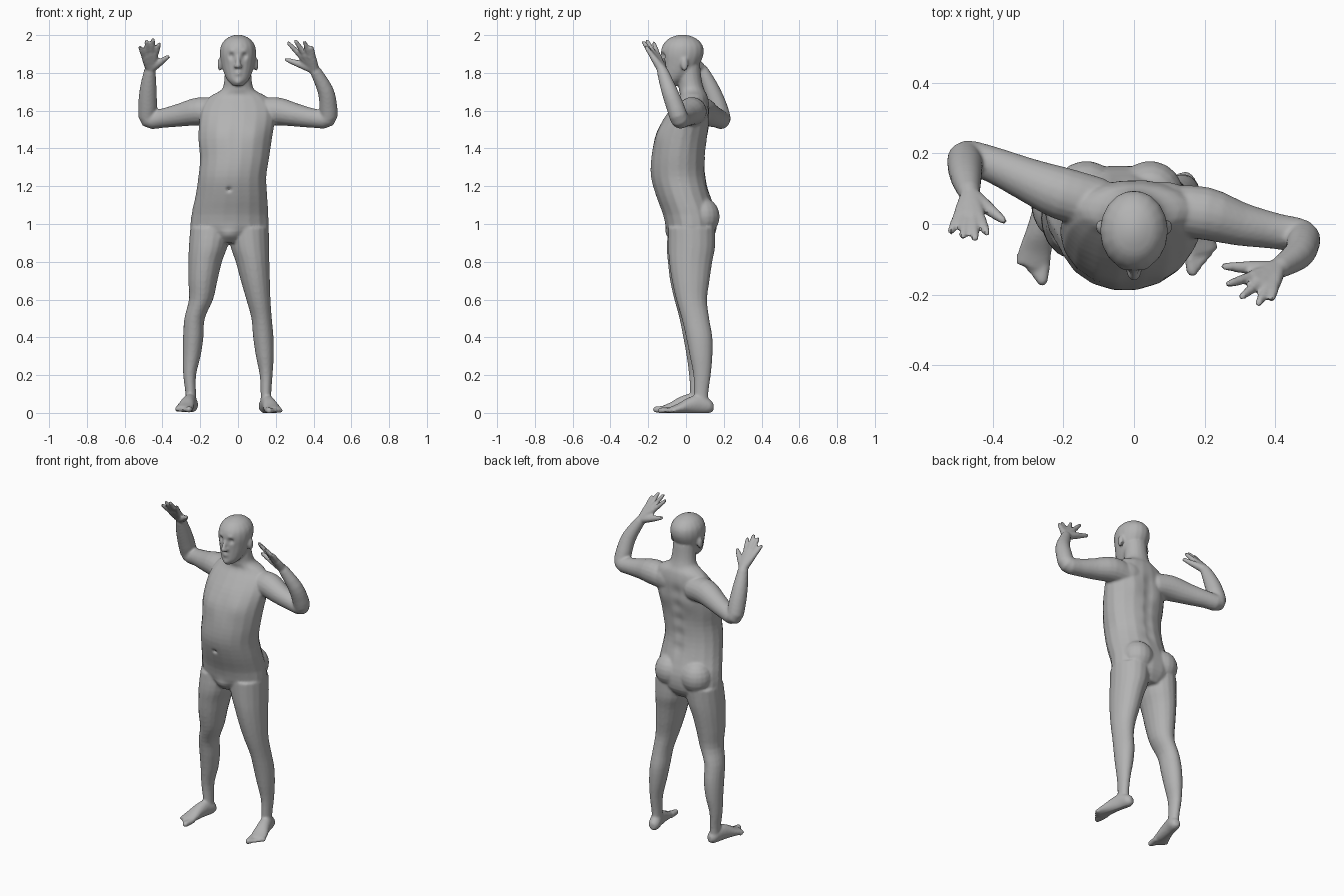
import bpy, bmesh, math
from mathutils import Vector, Matrix

default_cube = bpy.data.objects.get("Cube")
if default_cube:
    bpy.data.objects.remove(default_cube, do_unlink=True)

bm = bmesh.new()
SIDES = 18
CIRCLE = [(math.cos(math.tau * k / SIDES), math.sin(math.tau * k / SIDES))
          for k in range(SIDES)]


def smooth_rows(rows, steps=3):
    """Pass a smooth curve through rows of numbers."""
    result = []
    last = len(rows) - 1
    for i in range(last):
        before, start, end, after = (rows[max(i - 1, 0)], rows[i],
                                     rows[i + 1], rows[min(i + 2, last)])
        for step in range(steps):
            t = step / steps
            result.append([
                b + t * (c - a) / 2
                + t * t * (a - 2.5 * b + 2 * c - d / 2)
                + t ** 3 * (1.5 * (b - c) + (d - a) / 2)
                for a, b, c, d in zip(before, start, end, after)])
    result.append(list(rows[last]))
    return result


def skin_rings(rings):
    """Join rings of points into a closed tube."""
    rings = [[bm.verts.new(point) for point in ring] for ring in rings]
    for low, high in zip(rings, rings[1:]):
        for k in range(SIDES):
            n = (k + 1) % SIDES
            bm.faces.new((low[k], low[n], high[n], high[k]))
    bm.faces.new(rings[0][::-1])
    bm.faces.new(rings[-1])


def loft(rows, matrix=Matrix.Identity(4)):
    """Skin elliptical sections given as x, y, z, half width, half depth."""
    skin_rings([[matrix @ Vector((x + rx * c, y + ry * s, z)) for c, s in CIRCLE]
                for x, y, z, rx, ry in smooth_rows(rows)])


def ball(center, scale):
    """Ellipsoid made of stacked rings."""
    tilts = [math.radians(a) for a in range(-85, 86, 17)]
    skin_rings([[Vector(center) + Vector(scale) * Vector((c * math.cos(a), s * math.cos(a),
                                                          math.sin(a)))
                 for c, s in CIRCLE] for a in tilts])


def limb(rows):
    """Round tube with domed ends through joints given as x, y, z, radius."""
    path = smooth_rows(rows)
    points = [Vector(row[:3]) for row in path]
    radii = [row[3] for row in path]
    first = (points[1] - points[0]).normalized()
    final = (points[-1] - points[-2]).normalized()
    tangents = ([first] + [(b - a).normalized() for a, b in zip(points, points[2:])]
                + [final])
    # Domes at both ends
    stations = list(zip(points, radii, tangents))
    for angle in (math.radians(40), math.radians(75)):
        rise, shrink = math.sin(angle), math.cos(angle)
        stations.insert(0, (points[0] - first * radii[0] * rise, radii[0] * shrink, first))
        stations.append((points[-1] + final * radii[-1] * rise, radii[-1] * shrink, final))
    # Carry one frame along the path so that the tube does not twist
    across = first.orthogonal().normalized()
    heading, rings = first, []
    for center, radius, tangent in stations:
        across = heading.rotation_difference(tangent) @ across
        heading = tangent
        beside = tangent.cross(across)
        rings.append([center + (across * c + beside * s) * radius for c, s in CIRCLE])
    skin_rings(rings)


# Torso and neck
loft([(-.05, .03, .9, .1, .09),
      (-.045, .03, .96, .2, .13),
      (-.043, .02, 1.05, .203, .143),
      (-.035, -.015, 1.15, .19, .145),
      (-.03, -.04, 1.25, .18, .147),
      (-.018, -.04, 1.35, .183, .145),
      (-.015, -.025, 1.45, .195, .138),
      (-.005, 0, 1.55, .2, .122),
      (0, .025, 1.62, .19, .1),
      (0, .04, 1.675, .15, .075),
      (0, .03, 1.71, .088, .068),
      (0, .02, 1.76, .073, .064),
      (0, .01, 1.84, .07, .065)])

# Head
loft([(0, -.08, 1.732, .028, .034),
      (0, -.065, 1.76, .055, .062),
      (0, -.042, 1.8, .075, .086),
      (0, -.027, 1.85, .089, .102),
      (0, -.02, 1.9, .096, .114),
      (0, -.018, 1.945, .09, .107),
      (0, -.018, 1.98, .064, .076),
      (0, -.018, 1.997, .03, .036),
      (0, -.018, 2.002, .008, .01)])

# Nose, ears and shoulders
limb([(0, -.128, 1.888, .009), (0, -.148, 1.838, .014)])
for side in (-1, 1):
    ball((side * .012, -.137, 1.834), (.011, .014, .01))
    ball((side * .096, -.008, 1.845), (.012, .02, .036))
    ball((side * .08, .06, 1.6), (.09, .06, .07))

# Buttocks
for x in (-.135, .045):
    ball((x, .085, 1.04), (.095, .094, .1))

# Legs share their girth; each row also holds the centre of both sides
leg_rows = [(.98, -.145, .03, .055, .03, .108, .125),
            (.88, -.158, .022, .063, .03, .102, .125),
            (.8, -.174, .018, .077, .025, .089, .115),
            (.7, -.186, .015, .092, .025, .077, .1),
            (.6, -.196, .02, .108, .03, .064, .082),
            (.5, -.23, .038, .125, .05, .054, .073),
            (.4, -.237, .055, .134, .07, .054, .07),
            (.3, -.245, .063, .142, .08, .047, .06),
            (.2, -.256, .062, .149, .085, .034, .046),
            (.1, -.25, .06, .148, .08, .028, .038),
            (.04, -.248, .06, .148, .08, .03, .04)]
loft([(xr, yr, z, rx, ry) for z, xr, yr, xl, yl, rx, ry in leg_rows])
loft([(xl, yl, z, rx, ry) for z, xr, yr, xl, yl, rx, ry in leg_rows])


def foot(heel, toe, inner):
    """Foot along a heel to toe line, with the big toe on the inner side."""
    heel, toe = Vector(heel), Vector(toe)
    forward = (toe - heel).normalized()
    length = (toe - heel).length
    up = Vector((0, 0, 1))
    matrix = Matrix((up.cross(forward), up, forward)).transposed().to_4x4()
    matrix.translation = heel
    loft([(0, .03, 0, .016, .02),
          (0, .036, .025, .033, .038),
          (0, .046, .08, .035, .05),
          (0, .038, .14, .04, .041),
          (0, .024, .19, .047, .026),
          (0, .015, .235, .046, .016)], matrix)
    for i in range(5):
        offset = inner * (.035 - .018 * i)
        radius = .012 if i else .017
        start = matrix @ Vector((offset * .9, .016, length * .72))
        tip = matrix @ Vector((offset * 1.05, .012, length - .014 * i - radius))
        limb([(*start, radius), (*tip, radius)])


foot((-.237, .105, .006), (-.3, -.167, .006), 1)
foot((.135, .145, 0), (.205, -.14, 0), -1)


def hand(wrist, thumb, tips):
    """Palm, four fingers and thumb spread from a wrist to the given tips."""
    wrist, thumb = Vector(wrist), Vector(thumb)
    tips = [Vector(tip) for tip in tips]
    middle = sum(tips, Vector()) / len(tips)
    center = wrist.lerp(middle, .52)
    knuckles = [center + (tip - middle) * .55 for tip in tips]
    for knuckle, tip in zip(knuckles, tips):
        limb([(*wrist.lerp(knuckle, .15), .024), (*knuckle, .017)])
        limb([(*knuckle, .015), (*knuckle.lerp(tip, .6), .0135), (*tip, .0105)])
    for a, b in zip(knuckles, knuckles[1:]):
        limb([(*a, .016), (*b, .016)])
        limb([(*wrist.lerp(a, .6), .018), (*wrist.lerp(b, .6), .018)])
    limb([(*wrist, .025), (*wrist.lerp(thumb, .55), .019), (*thumb, .011)])


# Right arm and hand
limb([(-.1, .06, 1.59, .07), (-.2, .085, 1.597, .075), (-.3, .125, 1.578, .062),
      (-.4, .168, 1.56, .051), (-.472, .188, 1.556, .049), (-.478, .165, 1.63, .05),
      (-.475, .13, 1.72, .044), (-.467, .09, 1.81, .031)])
hand((-.465, .085, 1.82), (-.37, .01, 1.885),
     [(-.518, -.02, 1.935), (-.485, -.035, 1.967), (-.45, -.04, 1.975), (-.417, -.025, 1.953)])

# Left arm and hand
limb([(.1, .04, 1.59, .07), (.2, .03, 1.597, .075), (.3, 0, 1.578, .062),
      (.4, -.02, 1.56, .051), (.472, -.035, 1.56, .049), (.477, -.06, 1.63, .047),
      (.462, -.09, 1.71, .042), (.41, -.125, 1.81, .03)])
hand((.405, -.128, 1.818), (.257, -.12, 1.87),
     [(.39, -.21, 1.935), (.353, -.224, 1.962), (.306, -.205, 1.968), (.268, -.17, 1.957)])

# Fuse the parts into one skin
mesh = bpy.data.meshes.new("body")
bm.to_mesh(mesh)
bm.free()
body = bpy.data.objects.new("body", mesh)
bpy.context.collection.objects.link(body)
bpy.context.view_layer.objects.active = body
body.select_set(True)
fuse = body.modifiers.new("fuse", 'REMESH')
fuse.mode = 'VOXEL'
fuse.voxel_size = .0075
relax = body.modifiers.new("relax", 'SMOOTH')
relax.iterations = 3
for name in ("fuse", "relax"):
    bpy.ops.object.modifier_apply(modifier=name)


def press(x, y, z, radius, push):
    """Push the skin in y around a point, fading with distance."""
    center = Vector((x, y, z))
    for vert in body.data.vertices:
        gap = (vert.co - center).length / radius
        if gap < 3:
            vert.co.y += push * math.exp(-gap * gap)


# Face, chest, belly and back details
for side in (-1, 1):
    press(side * .035, -.125, 1.89, .017, .014)
    press(side * .035, -.125, 1.915, .014, -.006)
    press(side * .09, -.12, 1.47, .07, -.012)
    press(side * .09, .11, 1.5, .06, .01)
press(0, -.125, 1.797, .016, -.009)
press(0, -.125, 1.787, .007, .005)
press(0, -.115, 1.752, .018, -.012)
press(-.048, -.175, 1.18, .012, .02)
press(-.048, -.1, .93, .04, -.018)
for step in range(5):
    press(-.02, .11, 1.2 + step * .09, .04, -.009)

# Flat soles
for vert in body.data.vertices:
    vert.co.z = max(vert.co.z, 0)

skin = bpy.data.materials.new("plain grey")
skin.use_nodes = True
grey = (.45, .45, .45, 1)
skin.diffuse_color = grey
skin.node_tree.nodes["Principled BSDF"].inputs["Base Color"].default_value = grey
body.data.materials.clear()
body.data.materials.append(skin)
bpy.ops.object.shade_smooth_by_angle(angle=math.radians(40))
